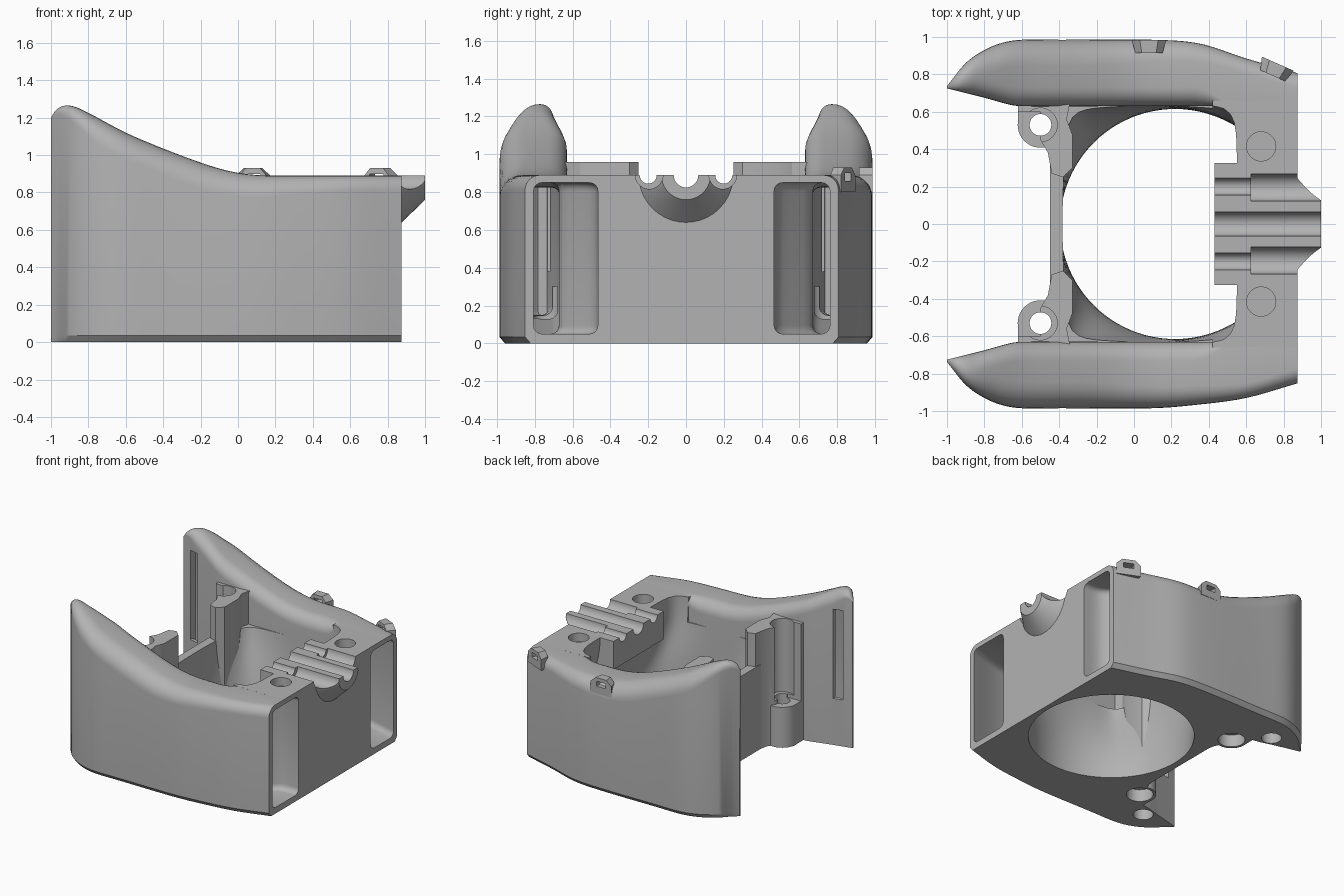
import bpy, bmesh
from math import sin, cos, pi, radians
from mathutils import Matrix, Vector

if "Cube" in bpy.data.objects:
    bpy.data.objects.remove(bpy.data.objects["Cube"])

grey = bpy.data.materials.new("plain grey")
grey.use_nodes = True
grey.diffuse_color = (0.45, 0.45, 0.45, 1)
grey.node_tree.nodes["Principled BSDF"].inputs["Base Color"].default_value = grey.diffuse_color


# ---- helpers ----
def finish(name, bm):
    bmesh.ops.recalc_face_normals(bm, faces=bm.faces)
    mesh = bpy.data.meshes.new(name)
    bm.to_mesh(mesh)
    bm.free()
    mesh.materials.append(grey)
    ob = bpy.data.objects.new(name, mesh)
    bpy.context.collection.objects.link(ob)
    return ob


def loft(name, rings):
    bm = bmesh.new()
    rows = [[bm.verts.new(p) for p in ring] for ring in rings]
    n = len(rows[0])
    for a, b in zip(rows, rows[1:]):
        for i in range(n):
            j = (i + 1) % n
            bm.faces.new((a[i], a[j], b[j], b[i]))
    bm.faces.new(rows[0])
    bm.faces.new(rows[-1])
    return finish(name, bm)


def prism(name, pts, z0, z1):
    return loft(name, [[(x, y, z) for x, y in pts] for z in (z0, z1)])


def box(name, x0, x1, y0, y1, z0, z1):
    return prism(name, [(x0, y0), (x1, y0), (x1, y1), (x0, y1)], z0, z1)


def disc(cx, cy, r, n=40):
    return [(cx + r * cos(2 * pi * i / n), cy + r * sin(2 * pi * i / n)) for i in range(n)]


def post(name, cx, cy, r, z0, z1):
    return prism(name, disc(cx, cy, r), z0, z1)


def rod(name, y, z, stations):
    """Round bar along x through (x, radius) stations."""
    return loft(name, [[(x, a, b) for a, b in disc(y, z, r)] for x, r in stations])


def boolean(ob, others, op="DIFFERENCE"):
    bpy.context.view_layer.objects.active = ob
    for other in others:
        m = ob.modifiers.new("cut", "BOOLEAN")
        m.operation, m.object, m.solver = op, other, "EXACT"
        bpy.ops.object.modifier_apply(modifier=m.name)


def remove(obs):
    for ob in obs:
        bpy.data.objects.remove(ob)


def curve(pts):
    """Smooth function through the given points."""
    def slope(i):
        a, b = pts[max(i - 1, 0)], pts[min(i + 1, len(pts) - 1)]
        return (b[1] - a[1]) / (b[0] - a[0])

    def f(x):
        i = max(k for k in range(len(pts) - 1) if k == 0 or pts[k][0] <= x)
        (x0, y0), (x1, y1) = pts[i], pts[i + 1]
        h = x1 - x0
        t = (x - x0) / h
        return (y0 * (1 + 2 * t) * (1 - t) ** 2 + y1 * t * t * (3 - 2 * t)
                + h * (slope(i) * t * (1 - t) ** 2 - slope(i + 1) * t * t * (1 - t)))
    return f


def ramp(x, a, b):
    return min(max((x - a) / (b - a), 0), 1)


def arc(cy, cz, r, a0, a1, n=7):
    return [(cy + r * cos(radians(a0 + (a1 - a0) * i / n)),
             cz + r * sin(radians(a0 + (a1 - a0) * i / n))) for i in range(n + 1)]


# ---- side arm outlines ----
height = curve([(-1, 1.2), (-.97, 1.245), (-.92, 1.265), (-.85, 1.25), (-.6, 1.12), (-.4, 1.035),
                (-.2, .96), (-.05, .915), (.1, .893), (.3, .89), (.88, .89)])
inner = curve([(-1, .725), (-.8, .675), (-.66, .637), (-.6, .63), (0, .63), (.88, .63)])
duct_inner = curve([(-.96, .74), (-.8, .71), (-.6, .67), (.42, .67), (.5, .665), (.6, .58), (.72, .48), (.9, .465)])
outer = {s: curve([(-1, .737), (-.9, .86), (-.8, .93), (-.7, .97), (-.6, .985), (-.4, .985), (.1, .985),
                   (.35, .965), (.6, end + .08), (.88, end)]) for s, end in ((1, .805), (-1, .85))}


def arm_ring(x, s):
    yo, yi, h = outer[s](x), inner(x), height(x)
    w = yo - yi
    ro = min(.14 - .06 * ramp(x, -.2, .6), .48 * w)
    ri = min(.1 * (1 - ramp(x, .36, .52)) + .001, .48 * w)
    c = min(.03, .3 * w)
    pts = [(yo - c, 0), (yo, .035)] + arc(yo - ro, h - ro, ro, 0, 90) + arc(yi + ri, h - ri, ri, 90, 180) + [(yi, 0)]
    return [(x, s * y, z) for y, z in pts]


def duct_ring(x, s):
    a, b = duct_inner(x), outer[s](x) - .045
    z0, z1 = .05 + .1 * ramp(-x, 0, .8), min(height(x) - .04 - .08 * ramp(-x, -.2, .2), 1.13)
    r = min(.045, .4 * (b - a))
    pts = (arc(b - r, z1 - r, r, 0, 90, 4) + arc(a + r, z1 - r, r, 90, 180, 4)
           + arc(a + r, z0 + r, r, 180, 270, 4) + arc(b - r, z0 + r, r, 270, 360, 4))
    return [(x, s * y, z) for y, z in pts]


sides = (("left", 1), ("right", -1))
arm_x = [-1 + .02 * i for i in range(25)] + [-.5 + .055 * i for i in range(1, 25)] + [.875]
duct_x = [-.93 + .0372 * i for i in range(50)]

# ---- central body with flared bore ----
core = box("central_body", -.45, .875, -.66, .66, 0, .89)


def bore_top(i, n=96):
    """Rounded rectangle point matched by angle to the bore circle."""
    a = 2 * pi * i / n
    c, s = cos(a), sin(a)
    k = (abs(c) ** 9 + abs(s) ** 9) ** (-1 / 9)
    return .085 + .465 * k * c, .635 * k * s


low = [(x, y) for x, y in disc(.22, 0, .615, 96)]
high = [bore_top(i) for i in range(96)]


def bore_ring(t, z):
    return [(a[0] + (b[0] - a[0]) * t, a[1] + (b[1] - a[1]) * t, z) for a, b in zip(low, high)]


bore = loft("bore_cutter", [bore_ring(0, -.1), bore_ring(0, .03)]
            + [bore_ring(t * t * (3 - 2 * t), .03 + .84 * t) for t in [i / 12 for i in range(1, 13)]]
            + [bore_ring(1, 1)])
clear = box("clear_cutter", -1, .42, -.8, .8, .69, 1.5)
boolean(core, [bore, clear])
remove([bore, clear])

# ---- cable saddle with a half cone on the end ----
saddle = box("cable_saddle", .43, .7, -.325, .325, .66, .89)
cone = rod("cone", 0, .89, [(.8, .25), (.875, .25), (1, .13)])
trim = box("trim", 0, 2, -1, 1, .89, 2)
boolean(cone, [trim])
boolean(saddle, [cone], "UNION")
boolean(core, [saddle], "UNION")
remove([cone, trim, saddle])
grooves = [rod("groove", 0, .89, [(.3, .065), (1.2, .065)])]
for _, s in sides:
    grooves += [rod("groove", s * .2, .89, [(.3, .045), (.7, .045)]),
                rod("groove", s * .195, .89, [(.625, .073), (1.2, .073)]),
                post("magnet_pocket", .68, s * .415, .078, .82, 1)]
boolean(core, grooves)
remove(grooves)
parts = [core]

# ---- arms, ducts, outlet slots and mounting columns ----
for side, s in sides:
    arm = loft(side + "_arm", [arm_ring(x, s) for x in arm_x])
    duct = loft("duct_cutter", [duct_ring(x, s) for x in duct_x])
    slot = box("slot_cutter", -.925, -.85, *sorted((s * .6, s * .77)), .38, 1.11)
    floor_hole = post("floor_hole", -.71, s * .74, .075, -.1, .3)
    boolean(arm, [duct, slot, floor_hole])
    boolean(core, [duct])
    remove([duct, slot, floor_hole])

    # lower boss, upper column and ear
    boss = post(side + "_mount", -.5, s * .53, .122, 0, .33)
    extra = [box("foot", -.62, -.4, *sorted((s * .53, s * .66)), 0, .33),
             box("web", -.5, -.4, *sorted((s * .42, s * .62)), 0, .33),
             prism("column", [(-.46, s * .38), (-.44, s * .27), (-.38, s * .25), (-.33, s * .3), (-.33, s * .48),
                              (-.36, s * .56), (-.34, s * .66), (-.5, s * .66), (-.5, s * .45)], 0, .96),
             box("ear", -.62, -.4, *sorted((s * .6, s * .66)), 0, .96)]
    boolean(boss, extra, "UNION")
    bits = [post("driver_channel", -.5, s * .53, .09, .36, 2),
            post("screw_hole", -.5, s * .53, .058, -.1, 2),
            post("counterbore", -.5, s * .53, .1, -.1, .1)]
    boolean(boss, bits)
    boolean(core, bits)
    remove(extra + bits)
    parts += [arm, boss]

# ---- small tie loops on the left arm ----
for name, place, angle in (("front_tie_loop", (.08, .95, .8), 0), ("rear_tie_loop", (.755, .825, .8), -24)):
    profile = [(-.085, 0), (.085, 0), (.085, .09), (.045, .13), (-.045, .13), (-.085, .09)]
    loop = loft(name, [[(x * k, y, z) for x, z in profile] for y, k in ((-.035, .85), (.035, 1.1))])
    hole = box("hole", -.04, .04, -.2, .2, .06, .1)
    boolean(loop, [hole])
    remove([hole])
    loop.data.transform(Matrix.Translation(Vector(place)) @ Matrix.Rotation(radians(angle), 4, "Z"))
    parts.append(loop)

# ---- smooth shading with crisp edges ----
for ob in parts:
    bpy.ops.object.select_all(action="DESELECT")
    ob.select_set(True)
    bpy.context.view_layer.objects.active = ob
    bpy.ops.object.shade_smooth_by_angle(angle=radians(30))
